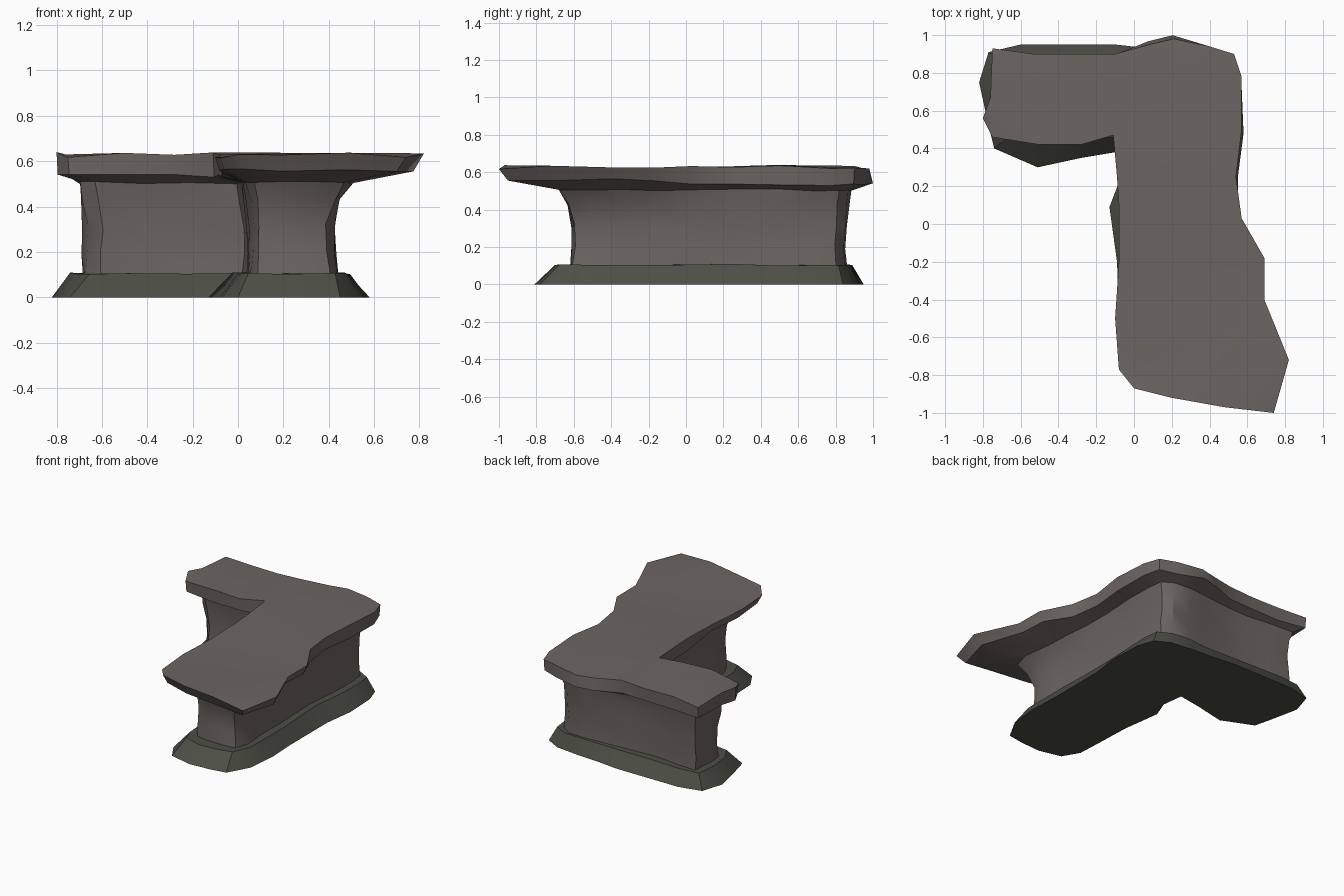
import bpy, bmesh, math, random

if "Cube" in bpy.data.objects:
    bpy.data.objects.remove(bpy.data.objects["Cube"])

random.seed(4)

# Matching plan outlines, clockwise from the back left corner
SLAB = [(-.75, .93), (-.53, .90), (-.30, .90), (-.10, .90), (.08, .95), (.21, .98),
        (.40, .94), (.53, .90), (.57, .78), (.57, .50), (.54, .25), (.57, .03),
        (.69, -.18), (.69, -.40), (.82, -.72), (.74, -1.0), (.48, -.97), (.20, -.92),
        (0, -.87), (-.08, -.77), (-.10, -.50), (-.08, -.20), (-.08, .10), (-.09, .25),
        (-.11, .47), (-.28, .42), (-.50, .42), (-.75, .46), (-.80, .56), (-.76, .67)]
WALL = [(-.67, .85), (-.50, .84), (-.30, .82), (-.10, .83), (.10, .84), (.24, .86),
        (.36, .85), (.43, .80), (.44, .68), (.43, .48), (.42, .25), (.42, .03),
        (.42, -.15), (.42, -.33), (.43, -.50), (.40, -.60), (.30, -.61), (.18, -.61),
        (.09, -.59), (.06, -.53), (.05, -.38), (.05, -.15), (.04, .10), (.04, .30),
        (.02, .53), (-.20, .53), (-.40, .54), (-.60, .52), (-.67, .58), (-.68, .70)]
FOOT = [(-.77, .91), (-.60, .95), (-.33, .95), (-.10, .95), (.08, .93), (.25, .92),
        (.42, .90), (.53, .84), (.57, .72), (.58, .48), (.55, .25), (.55, .03),
        (.55, -.18), (.56, -.40), (.54, -.62), (.45, -.78), (.33, -.80), (.17, -.81),
        (0, -.77), (-.07, -.65), (-.08, -.45), (-.09, -.20), (-.13, .09), (-.08, .22),
        (-.10, .38), (-.28, .35), (-.51, .30), (-.74, .40), (-.77, .52), (-.82, .75)]


def material(name, rgb):
    m = bpy.data.materials.new(name)
    m.diffuse_color = (*rgb, 1)
    m.use_nodes = True
    m.node_tree.nodes["Principled BSDF"].inputs["Base Color"].default_value = m.diffuse_color
    return m


def ring(outer, blend, z, rough=0.0, zrough=0.0):
    """Blend from the wall outline to an outer one; blend and z may be rules of position."""
    pts = []
    for (wx, wy), (ox, oy) in zip(WALL, outer):
        b = blend(ox, oy) if callable(blend) else blend
        h = z(ox, oy) if callable(z) else z
        pts.append((wx + (ox - wx) * b + random.uniform(-rough, rough),
                    wy + (oy - wy) * b + random.uniform(-rough, rough),
                    h + random.uniform(-zrough, zrough)))
    return pts


def loft(name, rings, mat):
    bm = bmesh.new()
    loops = [[bm.verts.new(p) for p in r] for r in rings]
    n = len(WALL)
    for a, b in zip(loops, loops[1:]):
        for i in range(n):
            j = (i + 1) % n
            bm.faces.new((a[i], a[j], b[j], b[i]))
    caps = [bm.faces.new(loops[0]), bm.faces.new(loops[-1])]
    bmesh.ops.triangulate(bm, faces=caps)
    bmesh.ops.recalc_face_normals(bm, faces=bm.faces)
    mesh = bpy.data.meshes.new(name)
    bm.to_mesh(mesh)
    bm.free()
    ob = bpy.data.objects.new(name, mesh)
    bpy.context.collection.objects.link(ob)
    mesh.materials.append(mat)
    bpy.ops.object.select_all(action='DESELECT')
    ob.select_set(True)
    bpy.context.view_layer.objects.active = ob
    bpy.ops.object.shade_smooth_by_angle(angle=math.radians(35))
    return ob


stone = material("grey brown stone", (.15, .13, .122))
moss = material("dark mossy stone", (.075, .077, .059))


# Underside of the slab: bulges at the back, tucks in toward the front tip
def under_blend(x, y):
    return 1.16 if y > .94 else (.88 if y < -.1 else .96)


def under_z(x, y):
    return .56 if y < -.1 else .535


# Overhanging slab and its pinched wall
loft("rock_ledge", [
    ring(SLAB, .03, .08),
    ring(SLAB, .0, .20, .010, .015),
    ring(SLAB, -.02, .31, .012, .02),
    ring(SLAB, .06, .43, .010, .015),
    ring(SLAB, .20, .505, 0, .006),
    ring(SLAB, under_blend, under_z, 0, .006),
    ring(SLAB, 1.0, .627, 0, .013),
], stone)

# Sloping foot around the wall
loft("rock_foot", [
    ring(FOOT, 1.0, 0),
    ring(FOOT, .42, .105, .008, .005),
], moss)
